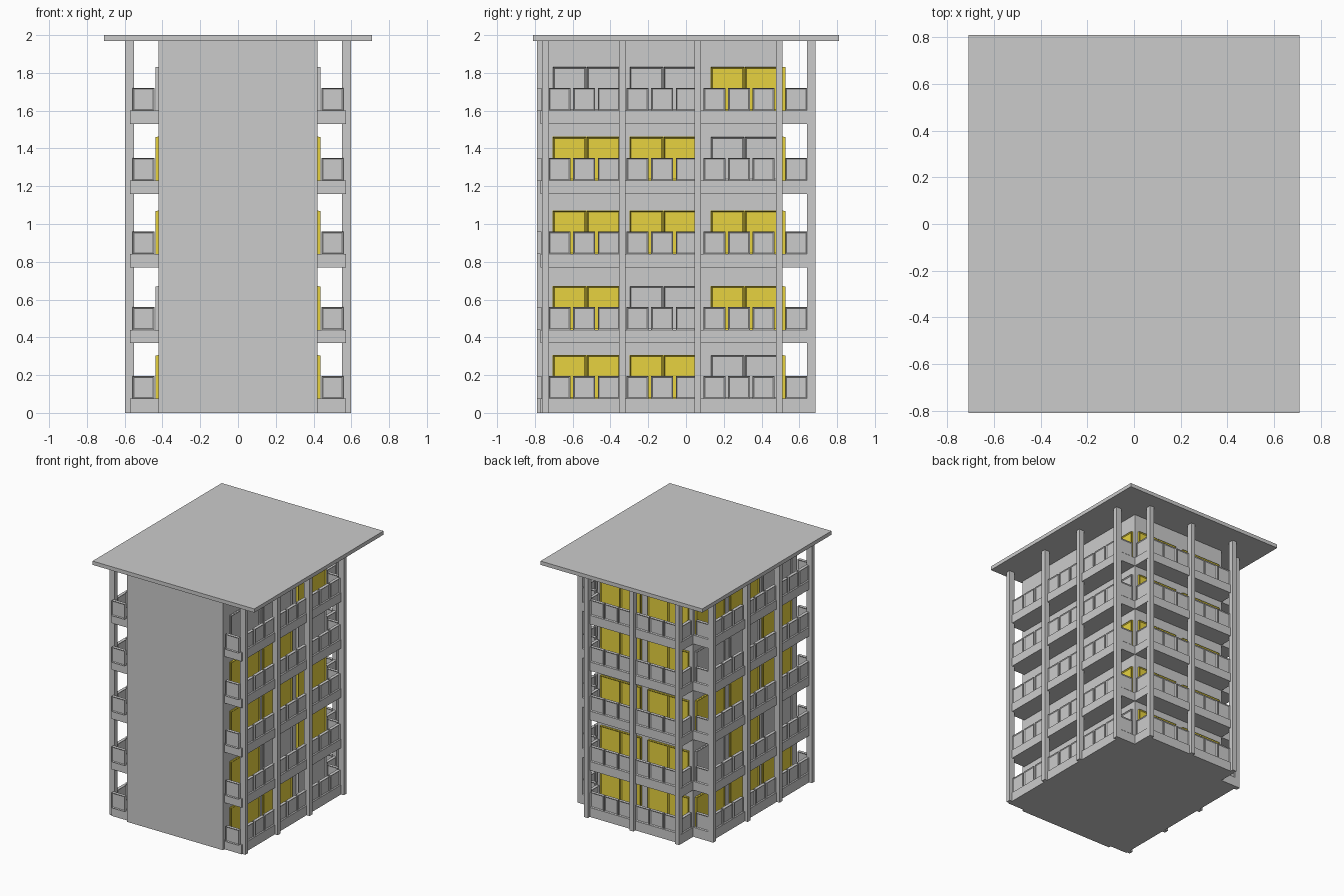
import bpy, bmesh
from math import pi

if "Cube" in bpy.data.objects:
    bpy.data.objects.remove(bpy.data.objects["Cube"])

FLOORS = [0.075, 0.44, 0.84, 1.23, 1.60]   # walking level of each storey
BAND = 0.07


def add_box(bm, x0, x1, y0, y1, z0, z1):
    vs = bmesh.ops.create_cube(bm, size=1)["verts"]
    for v in vs:
        v.co = ((x0 + x1) / 2 + v.co.x * (x1 - x0),
                (y0 + y1) / 2 + v.co.y * (y1 - y0),
                (z0 + z1) / 2 + v.co.z * (z1 - z0))
    return list({f for v in vs for f in v.link_faces})


def place(name, mesh, loc=(0, 0, 0), rot=0):
    ob = bpy.data.objects.new(name, mesh)
    ob.location = loc
    ob.rotation_euler.z = rot
    bpy.context.collection.objects.link(ob)
    return ob


def to_mesh(name, bm, mat=None):
    mesh = bpy.data.meshes.new(name)
    bm.to_mesh(mesh)
    bm.free()
    if mat:
        mesh.materials.append(mat)
    return mesh


def box(name, *dims):
    bm = bmesh.new()
    add_box(bm, *dims)
    return place(name, to_mesh(name, bm))


def recess(bm, faces, thick, depth):
    # sink the faces that look along the local y axis
    for f in [f for f in faces if abs(f.normal.y) > 0.9]:
        bmesh.ops.inset_individual(bm, faces=[f], thickness=thick)
        bmesh.ops.translate(bm, verts=f.verts, vec=f.normal * -depth)


def panel_mesh():
    bm = bmesh.new()
    faces = add_box(bm, -0.0575, 0.0575, -0.0125, 0.0125, 0, 0.12)
    bm.normal_update()
    recess(bm, faces, 0.009, 0.006)
    return to_mesh("railing_panel", bm)


def window_mesh(name, mat=None):
    bm = bmesh.new()
    add_box(bm, -0.18, 0.18, -0.004, 0.004, 0, 0.232)
    for s in (-1, 1):
        c = s * 0.09
        faces = add_box(bm, c - 0.087, c + 0.087, -0.015, -0.004, 0, 0.23)
        bm.normal_update()
        recess(bm, [f for f in faces if f.normal.y < -0.9], 0.01, 0.007)
    return to_mesh(name, bm, mat)


yellow = bpy.data.materials.new("lit_yellow")
yellow.diffuse_color = (0.8, 0.65, 0.05, 1)
yellow.use_nodes = True
yellow.node_tree.nodes["Principled BSDF"].inputs["Base Color"].default_value = yellow.diffuse_color
panel = panel_mesh()
windows = {"Y": window_mesh("lit_window", yellow), "G": window_mesh("dark_window")}

# Core and roof
box("core", -0.42, 0.42, -0.79, 0.51, 0, 1.97)
box("roof", -0.71, 0.71, -0.81, 0.81, 1.97, 2.0)

# Pillars
for s in (-1, 1):
    for y in (-0.744, -0.338, 0.062, 0.493):
        x0, x1 = sorted((s * 0.55, s * 0.597))
        box("side_pillar", x0, x1, y - 0.0175, y + 0.0175, 0, 1.97)
for x in (-0.40, 0, 0.40):
    box("back_pillar", x - 0.0175, x + 0.0175, 0.64, 0.685, 0, 1.97)

# Lit pattern per storey, front to back
PATTERN = {1: ["YYG", "YGY", "YYY", "YYG", "GGY"],
           -1: ["YYY", "GYG", "YYY", "YGG", "GYY"]}

for i, z in enumerate(FLOORS):
    z0 = 0 if i == 0 else z - BAND
    # Balcony slabs
    for s in (-1, 1):
        x0, x1 = sorted((s * 0.41, s * 0.572))
        box("side_slab", x0, x1, -0.77, 0.51, z0, z)
    box("back_slab", -0.42, 0.42, 0.50, 0.66, z0, z)

    for s in (-1, 1):
        rot = s * pi / 2
        # Side balcony railings
        for start in (-0.727, -0.314, 0.093):
            for k in range(3):
                place("side_panel", panel, (s * 0.558, start + 0.0575 + k * 0.13, z), rot)
        # End railings of side and back balconies
        place("front_end_panel", panel, (s * 0.50, -0.777, z))
        place("rear_end_panel", panel, (s * 0.50, 0.497, z), pi)
        place("back_end_panel", panel, (s * 0.405, 0.583, z), rot)
        # Back balcony railings
        for k in range(3):
            place("back_panel", panel, (s * (0.075 + k * 0.124), 0.645, z), pi)
        # Balcony windows
        for y, c in zip((-0.527, -0.12, 0.31), PATTERN[s][i]):
            place("side_window", windows[c], (s * 0.422, y, z), rot)
        place("back_window", windows["Y"], (s * 0.21, 0.512, z), pi)
